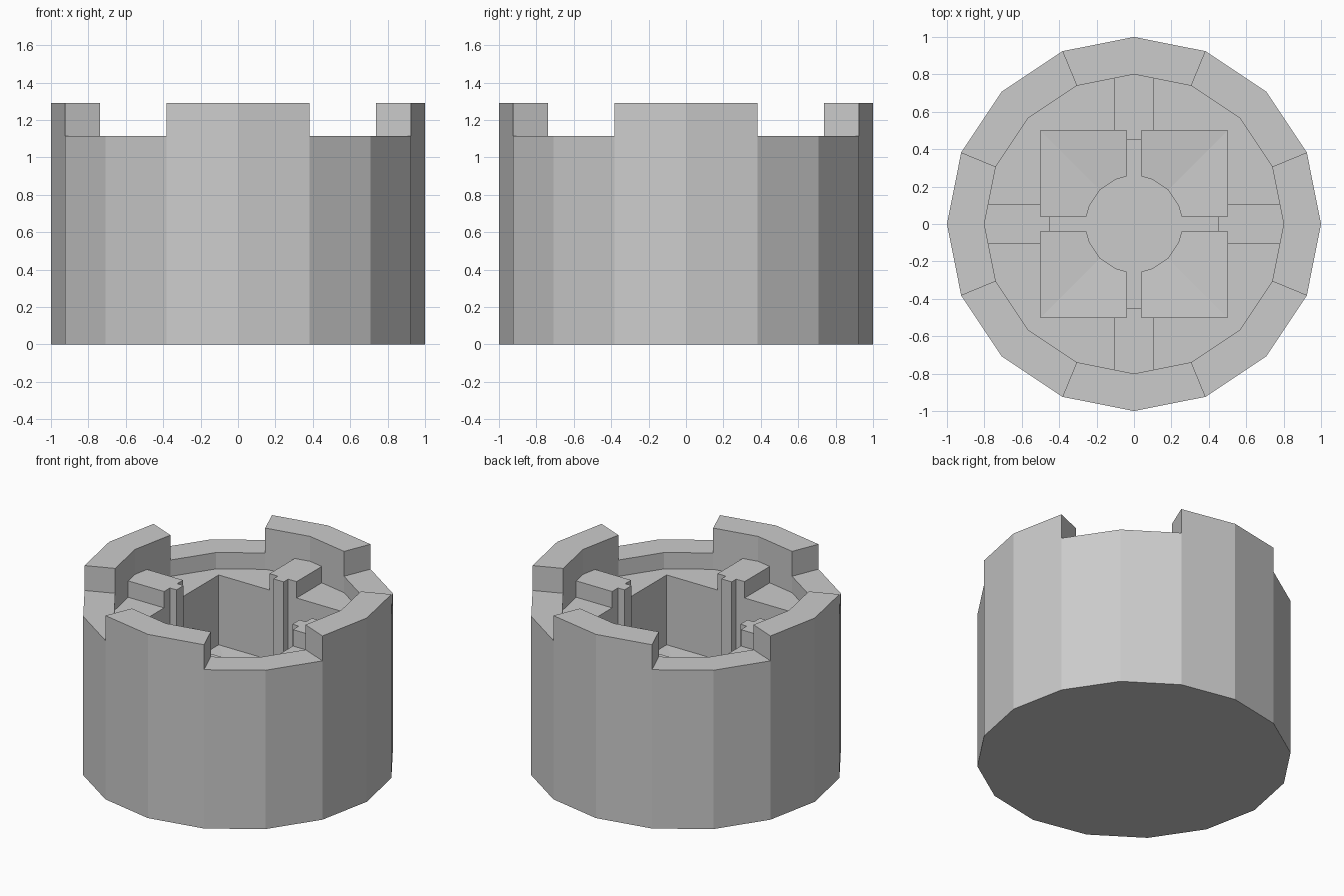
import bpy, bmesh
from math import sin, cos, radians

if "Cube" in bpy.data.objects:
    bpy.data.objects.remove(bpy.data.objects["Cube"])

RIM, TOP, LEDGE, PIT = 1.115, 1.29, 1.0, 0.51


def finish(bm, name):
    bmesh.ops.recalc_face_normals(bm, faces=bm.faces)
    me = bpy.data.meshes.new(name)
    bm.to_mesh(me)
    bm.free()
    ob = bpy.data.objects.new(name, me)
    bpy.context.collection.objects.link(ob)
    return ob


def polar(r, deg):
    return (r * cos(radians(deg)), r * sin(radians(deg)))


def ring(bm, pts, z):
    return [bm.verts.new((x, y, z)) for x, y in pts]


def walls(bm, a, b):
    n = len(a)
    return [bm.faces.new((a[i], a[(i + 1) % n], b[(i + 1) % n], b[i])) for i in range(n)]


def prism(name, pts, z0, z1):
    bm = bmesh.new()
    a, b = ring(bm, pts, z0), ring(bm, pts, z1)
    walls(bm, a, b)
    bm.faces.new(a)
    bm.faces.new(b)
    return finish(bm, name)


# Sixteen-sided body with rim, inner ledge and square pit
outer = [polar(1, i * 22.5) for i in range(16)]
inner = [polar(0.8, i * 22.5) for i in range(16)]
square = [(0.5, 0.5), (-0.5, 0.5), (-0.5, -0.5), (0.5, -0.5)]
bm = bmesh.new()
base = ring(bm, outer, 0)
rim_out = ring(bm, outer, RIM)
rim_in = ring(bm, inner, RIM)
ledge = ring(bm, inner, LEDGE)
pit_top = ring(bm, square, LEDGE)
pit_low = ring(bm, square, PIT)
bm.faces.new(base)
walls(bm, base, rim_out)
rim = walls(bm, rim_out, rim_in)
walls(bm, rim_in, ledge)
walls(bm, pit_top, pit_low)
# ledge: four strips from the square's corners and sides to the wall
for q in range(4):
    c, d = pit_top[q], pit_top[q - 1]
    k = q * 4
    bm.faces.new((d, ledge[k], c))
    for j in range(2):
        bm.faces.new((c, ledge[(k + j) % 16], ledge[(k + j + 1) % 16]))
        bm.faces.new((d, ledge[(k - j - 1) % 16], ledge[(k - j) % 16]))
# slightly dished pit floor
centre = bm.verts.new((0, 0, PIT - 0.03))
for q in range(4):
    bm.faces.new((pit_low[q - 1], pit_low[q], centre))
# four raised battlements centred on the axes
for k in range(0, 16, 4):
    old = [rim[k - 1], rim[k]]
    new = bmesh.ops.extrude_face_region(bm, geom=old)["geom"]
    bmesh.ops.translate(bm, vec=(0, 0, TOP - RIM),
                        verts=[v for v in new if isinstance(v, bmesh.types.BMVert)])
    left = [f for f in old if f.is_valid]
    if left:
        bmesh.ops.delete(bm, geom=left, context='FACES_ONLY')
finish(bm, "body")

# Blocks on the ledge, each with a narrow rib running down into the pit
block = [(0.5, -0.105), (0.779, -0.105), (0.8, 0), (0.779, 0.105), (0.5, 0.105)]
rib = [(0.45, -0.04), (0.5, -0.04), (0.5, 0.04), (0.45, 0.04)]
for q in range(4):
    c, s = cos(radians(90 * q)), sin(radians(90 * q))
    turn = lambda pts: [(x * c - y * s, x * s + y * c) for x, y in pts]
    prism("ledge_block", turn(block), LEDGE, RIM)
    prism("pit_rib", turn(rib), PIT - 0.03, RIM)

# Round hub with four arms on the pit floor
cross = []
for q in range(4):
    c, s = cos(radians(90 * q)), sin(radians(90 * q))
    pts = [(0.5, -0.04), (0.5, 0.04), (0.257, 0.04)] + [polar(0.26, a) for a in (22.5, 45, 67.5)] + [(0.04, 0.257)]
    cross += [(x * c - y * s, x * s + y * c) for x, y in pts]
prism("pit_cross", cross, PIT - 0.03, PIT + 0.03)
